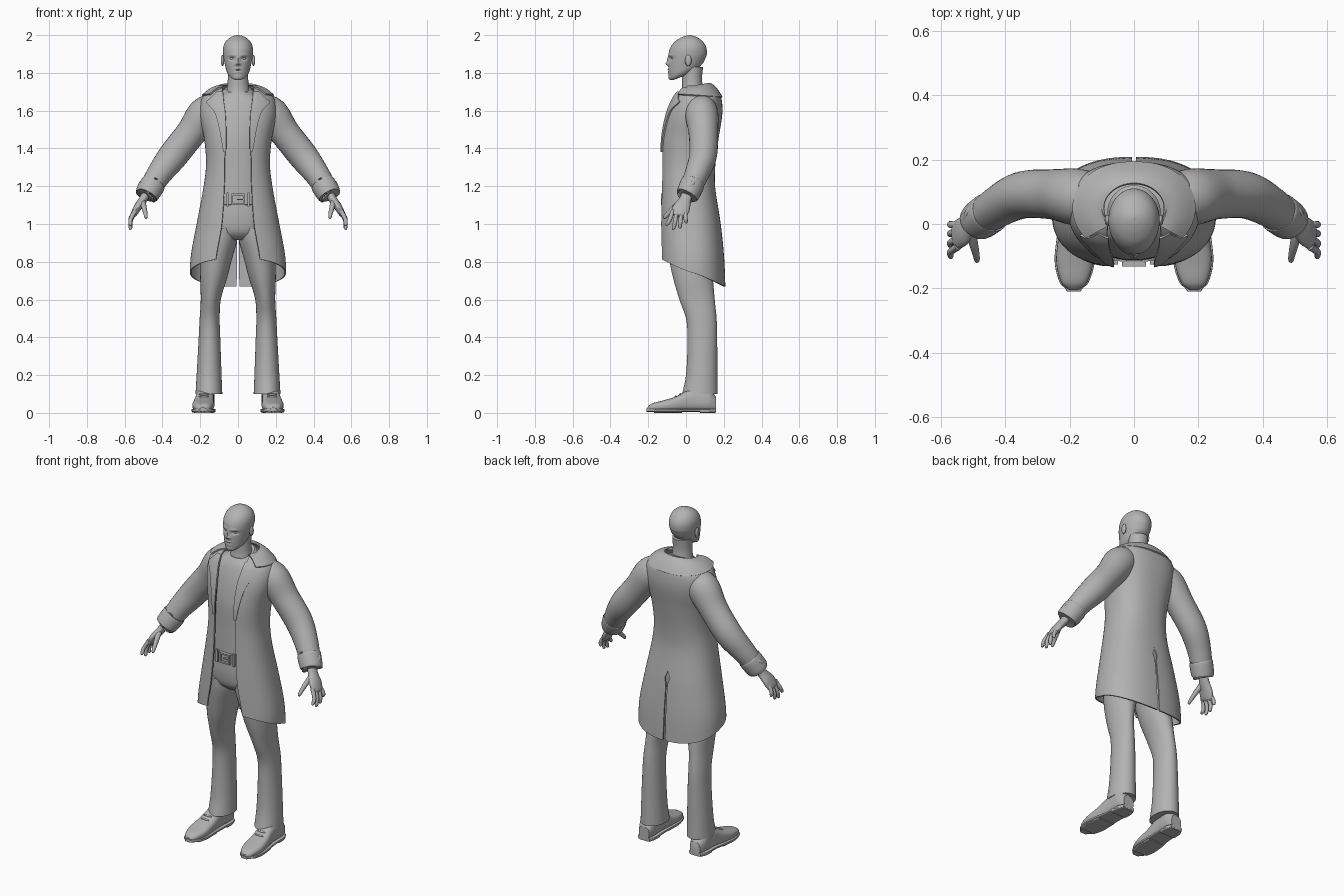
import bpy, bmesh, math
from mathutils import Vector

if "Cube" in bpy.data.objects:
    bpy.data.objects.remove(bpy.data.objects["Cube"])

grey = bpy.data.materials.new("plain_grey")
grey.use_nodes = True
COLOUR = (0.45, 0.45, 0.45, 1)
grey.diffuse_color = COLOUR
grey.node_tree.nodes["Principled BSDF"].inputs["Base Color"].default_value = COLOUR
parts = []


def sample(table, t):
    """Smooth interpolation of the rows (t, values...) at t."""
    t = min(max(t, table[0][0]), table[-1][0])
    i = 0
    while i < len(table) - 2 and t > table[i + 1][0]:
        i += 1
    a, b = table[i], table[i + 1]
    before, after = table[max(i - 1, 0)], table[min(i + 2, len(table) - 1)]
    h = b[0] - a[0]
    s = (t - a[0]) / h
    out = []
    for k in range(1, len(a)):
        m0 = (b[k] - before[k]) / (b[0] - before[0]) * h
        m1 = (after[k] - a[k]) / (after[0] - a[0]) * h
        out.append((2*s**3 - 3*s**2 + 1) * a[k] + (s**3 - 2*s**2 + s) * m0
                   + (3*s**2 - 2*s**3) * b[k] + (s**3 - s**2) * m1)
    return out


def finish(name, bm, mirror=False, thick=0):
    bmesh.ops.recalc_face_normals(bm, faces=bm.faces)
    mesh = bpy.data.meshes.new(name)
    bm.to_mesh(mesh)
    bm.free()
    mesh.materials.append(grey)
    obj = bpy.data.objects.new(name, mesh)
    bpy.context.scene.collection.objects.link(obj)
    if mirror:
        obj.modifiers.new("mirror", 'MIRROR')
    if thick:
        solid = obj.modifiers.new("thickness", 'SOLIDIFY')
        solid.thickness, solid.offset = thick, 0
    parts.append(obj)
    return obj


def skin(name, rings, closed=True, **kw):
    """Join rings of points into one surface, capped if closed."""
    bm = bmesh.new()
    rows = [[bm.verts.new(p) for p in ring] for ring in rings]
    n = len(rows[0])
    for lo, hi in zip(rows, rows[1:]):
        for j in range(n if closed else n - 1):
            k = (j + 1) % n
            bm.faces.new((lo[j], lo[k], hi[k], hi[j]))
    if closed:
        bm.faces.new(rows[0])
        bm.faces.new(rows[-1])
    return finish(name, bm, **kw)


def power(v, p):
    return math.copysign(abs(v) ** p, v)


def oval(cx, rx, yf, yb, z, tilt=0, p=1, n=48):
    cy, ry = (yf + yb) / 2, (yb - yf) / 2
    ring = []
    for j in range(n):
        a = math.tau * j / n
        y = -ry * power(math.cos(a), p)
        ring.append(Vector((cx + rx * power(math.sin(a), p), cy + y, z + tilt * y)))
    return ring


def spread(lo, hi, n):
    return [lo + (hi - lo) * i / n for i in range(n + 1)]


def tube(name, path, wide=(0, 1, 0), n=20, steps=24):
    """Mirrored limb along rows of (x, y, z, half width, half thickness)."""
    table = [(i, *row) for i, row in enumerate(path)]
    last = len(path) - 1
    rings = []
    for t in spread(0, last, steps):
        x, y, z, w, d = sample(table, t)
        ahead = Vector(sample(table, t + .05)[:3]) - Vector(sample(table, t - .05)[:3])
        ahead.normalize()
        u = Vector(wide)
        u = (u - ahead * u.dot(ahead)).normalized()
        v = ahead.cross(u)
        rings.append([Vector((x, y, z)) + u * w * math.cos(math.tau * j / n)
                      + v * d * math.sin(math.tau * j / n) for j in range(n)])
    return skin(name, rings, mirror=True)


def ball(name, centre, size, mirror=True):
    bm = bmesh.new()
    bmesh.ops.create_uvsphere(bm, u_segments=20, v_segments=14, radius=1)
    for v in bm.verts:
        v.co = Vector(c + s * q for c, s, q in zip(centre, size, v.co))
    return finish(name, bm, mirror=mirror)


def box(name, centre, size, mirror=False):
    bm = bmesh.new()
    bmesh.ops.create_cube(bm, size=1)
    for v in bm.verts:
        v.co = Vector(c + s * q for c, s, q in zip(centre, size, v.co))
    return finish(name, bm, mirror=mirror)


# Head: rows of height, half width, front, back, tilt
HEAD = [(1.782, .025, -.06, .03, .4), (1.79, .045, -.083, .06, .4), (1.81, .06, -.09, .08, .35),
        (1.835, .067, -.093, .092, .2), (1.87, .075, -.092, .103, .08), (1.9, .079, -.092, .11, 0),
        (1.935, .078, -.082, .107, 0), (1.965, .066, -.06, .09, 0), (1.985, .045, -.03, .065, 0),
        (1.996, .022, -.002, .04, 0), (2, .003, .018, .024, 0)]
# Face relief: x, z, spread in x, spread in z, push along y
RELIEF = [(0, 1.868, .008, .016, -.009), (0, 1.848, .011, .009, -.014), (.011, 1.845, .006, .006, -.005),
          (.031, 1.876, .015, .009, .012), (.03, 1.894, .02, .007, -.004), (0, 1.819, .018, .004, -.005),
          (0, 1.804, .016, .005, -.005), (0, 1.8115, .022, .003, .004), (0, 1.778, .018, .01, -.004)]
rings = []
for u in spread(0, math.pi / 2, 80):
    z = 1.782 + .218 * math.sin(u)
    rx, yf, yb, tilt = sample(HEAD, z)
    ring = oval(0, rx, yf, yb, z, tilt, n=72)
    for p in ring:
        if p.y < -.02:
            p.y += sum(dy * math.exp(-((abs(p.x) - x) / sx) ** 2 - ((p.z - h) / sz) ** 2)
                       for x, h, sx, sz, dy in RELIEF)
    rings.append(ring)
skin("head", rings)
ball("eye", (.031, -.064, 1.876), (.012, .012, .01))
ball("ear", (.082, .012, 1.866), (.009, .017, .03))
NECK = [(1.66, .07, -.035, .105), (1.72, .058, -.022, .09), (1.77, .054, -.02, .085), (1.83, .055, -.02, .09)]
skin("neck", [oval(0, *sample(NECK, z), z) for z in spread(1.66, 1.83, 16)])

# Shirt with a neckband
SHIRT = [(1.12, .148, -.114, .12), (1.3, .145, -.112, .13), (1.45, .155, -.11, .15), (1.58, .17, -.086, .165),
         (1.66, .15, -.058, .155), (1.69, .085, -.04, .13), (1.7, .07, -.03, .11)]
skin("shirt", [oval(0, *sample(SHIRT, z), z, p=.9) for z in spread(1.12, 1.7, 30)])
skin("neckband", [oval(0, .083 - d, -.05 + d, .12 - d, 1.7 + d, .35) for d in (0, .008, .014)])

# Trousers
HIPS = [(.915, .1, -.06, .09), (.95, .15, -.1, .125), (1.02, .168, -.115, .135), (1.1, .16, -.115, .125),
        (1.2, .15, -.112, .12)]
skin("trouser_seat", [oval(0, *sample(HIPS, z), z, p=.9) for z in spread(.915, 1.17, 16)])
LEG = [(.1, .154, .071, -.02, .168), (.2, .153, .066, 0, .166), (.4, .151, .057, .008, .165),
       (.5, .15, .053, 0, .162), (.6, .144, .053, -.035, .152), (.72, .128, .072, -.07, .142),
       (.82, .113, .083, -.09, .136), (.92, .095, .092, -.105, .13), (.98, .088, .088, -.108, .128)]
skin("trouser_leg", [oval(*sample(LEG, z), z, n=36) for z in spread(.1, .98, 40)], mirror=True)

# Belt and buckle
skin("belt", [oval(0, .163 + d, -.119 - d, .13 + d, z, p=.9)
              for z, d in ((1.1, -.005), (1.102, 0), (1.158, 0), (1.16, -.005))])
for side in (-1, 1):
    box("buckle_side", (.032 * side, -.125, 1.13), (.009, .014, .06))
    box("buckle_bar", (0, -.125, 1.13 + .026 * side), (.07, .014, .009))
box("buckle_prong", (.012, -.126, 1.13), (.036, .012, .007))
box("belt_loop", (.056, -.119, 1.13), (.012, .012, .074), mirror=True)

# Shoes: rows of y, centre x, half width, top height
SHOE = [(-.205, .187, .014, .03), (-.185, .186, .038, .048), (-.12, .184, .057, .066), (-.05, .181, .055, .088),
        (0, .177, .05, .115), (.05, .174, .048, .135), (.12, .172, .048, .13), (.158, .17, .034, .085)]


def shoe_ring(y, grow, low, high=None, n=28):
    cx, w, h = sample(SHOE, y)
    top = high or h
    mid, half = (top + low) / 2, (top - low) / 2
    p = .35 if high else .75
    return [Vector((cx + (w + grow) * power(math.cos(math.tau * j / n), p), y - (grow if y < -.2 else 0),
                    mid + half * power(math.sin(math.tau * j / n), p))) for j in range(n)]


LENGTHS = [-.0235 - .1815 * math.cos(a) for a in spread(0, math.pi, 36)]
skin("shoe_upper", [shoe_ring(y, 0, .008) for y in LENGTHS], mirror=True)
skin("shoe_sole", [shoe_ring(y, .005, .006, .022) for y in LENGTHS], mirror=True)
skin("shoe_heel", [shoe_ring(y, .004, 0, .02) for y in spread(.075, .157, 12)], mirror=True)
skin("shoe_ball", [shoe_ring(y, .002, 0, .02) for y in spread(-.17, -.02, 12)], mirror=True)
for y in (-.055, -.03):
    ball("shoe_lace", (.18, y, sample(SHOE, y)[2]), (.028, .006, .006))

# Coat: rows of height, half width, front, back, half opening
COAT = [(.66, .252, -.135, .205, .125), (.82, .247, -.135, .198, .115), (1, .215, -.135, .18, .085),
        (1.2, .178, -.13, .15, .072), (1.32, .165, -.128, .152, .07), (1.45, .175, -.125, .168, .066),
        (1.58, .2, -.1, .188, .07), (1.66, .19, -.07, .185, .08), (1.7, .15, -.045, .17, .083),
        (1.73, .1, -.01, .135, .08)]
ROUND = .85
VENT = [(.66, .007), (.98, .005), (1, .006), (1.03, .015), (1.06, .004), (1.07, 0), (1.8, 0)]


def coat_point(z, u):
    rx, yf, yb, opening = sample(COAT, z)
    start = math.asin((opening / rx) ** (1 / ROUND))
    a = start + (math.pi - start) * u
    x = rx * power(math.sin(a), ROUND)
    y = (yf + yb) / 2 - (yb - yf) / 2 * power(math.cos(a), ROUND)
    return Vector((max(x, sample(VENT, z)[0]) if u > .5 else x, y, z))


def coat_front(x, z):
    rx, yf, yb, _ = sample(COAT, z)
    c = math.sqrt(max(0, 1 - (x / rx) ** (2 / ROUND)))
    return (yf + yb) / 2 - (yb - yf) / 2 * c ** ROUND


rows = []
for t in spread(0, 1, 64):
    row = []
    for u in spread(0, 1, 44):
        hem = .745 + .077 * math.cos(.5 + (math.pi - .5) * u)
        row.append(coat_point(hem + (1.73 - hem) * t, u))
    rows.append(row)
skin("coat_body", rows, closed=False, mirror=True, thick=.008)

# Lapels laid over the chest
LAPEL = [(1.38, .076), (1.52, .102), (1.6, .128), (1.645, .168), (1.66, .15), (1.7, .11)]
rows = []
for z in spread(1.38, 1.7, 32):
    inner, outer = sample(COAT, z)[3] - .004, sample(LAPEL, z)[0]
    rows.append([Vector((x, coat_front(x, z) - .009, z)) for x in spread(inner, outer, 8)])
skin("lapel", rows, closed=False, mirror=True, thick=.008)

# Turned-down collar
rows = []
for r in spread(0, 1, 8):
    row = []
    for a in spread(.85, math.pi, 30):
        s, c = math.sin(a), math.cos(a)
        inner = Vector((.093 * s, .05 - .075 * c, 1.73 - .014 * c))
        outer = Vector((.188 * power(s, .85), .05 - .14 * c, 1.68 + .01 * c))
        p = inner.lerp(outer, r)
        p.z += .012 * math.sin(math.pi * r)
        row.append(p)
    rows.append(row)
skin("collar", rows, closed=False, mirror=True, thick=.009)

# Sleeves and cuffs
tube("sleeve", [(.11, .075, 1.62, .075, .075), (.175, .083, 1.58, .088, .092), (.25, .092, 1.48, .078, .08),
                (.345, .09, 1.36, .073, .078), (.42, .055, 1.26, .064, .066), (.478, .012, 1.165, .054, .056)],
     n=28, steps=36)
tube("cuff", [(.446, .036, 1.217, .056, .056), (.449, .034, 1.212, .064, .066), (.482, .01, 1.157, .061, .063),
              (.484, .008, 1.153, .05, .052)], n=28)
tube("cuff_strap", [(.492, .058, 1.225, .012, .008), (.515, .035, 1.215, .012, .01),
                    (.525, .0, 1.19, .012, .008)], wide=(-.5, .4, .8), n=10)

# Hands
tube("palm", [(.475, .015, 1.18, .03, .024), (.502, -.004, 1.13, .032, .022), (.53, -.022, 1.09, .045, .021),
              (.55, -.036, 1.055, .044, .017), (.556, -.04, 1.042, .036, .01)])
FINGERS = [("index", -.07, -.1, .99), ("middle", -.048, -.066, .97), ("ring", -.025, -.032, .976),
           ("little", -.004, 0, 1.003)]
for label, y, tip, z in FINGERS:
    tube(label + "_finger", [(.545, y, 1.07, .011, .012), (.568, (y + tip) / 2, (1.06 + z) / 2, .011, .011),
                             (.569, tip, z + .008, .009, .009), (.568, tip, z, .003, .003)], n=12, steps=14)
tube("thumb", [(.508, -.018, 1.125, .015, .017), (.498, -.06, 1.09, .015, .014), (.49, -.095, 1.055, .012, .011),
               (.487, -.113, 1.035, .009, .008), (.486, -.118, 1.03, .003, .003)], n=12, steps=16)

# Bake modifiers and shade
bpy.ops.object.select_all(action='DESELECT')
for obj in parts:
    obj.select_set(True)
bpy.context.view_layer.objects.active = parts[0]
bpy.ops.object.convert(target='MESH')
bpy.ops.object.shade_smooth_by_angle(angle=math.radians(40))
